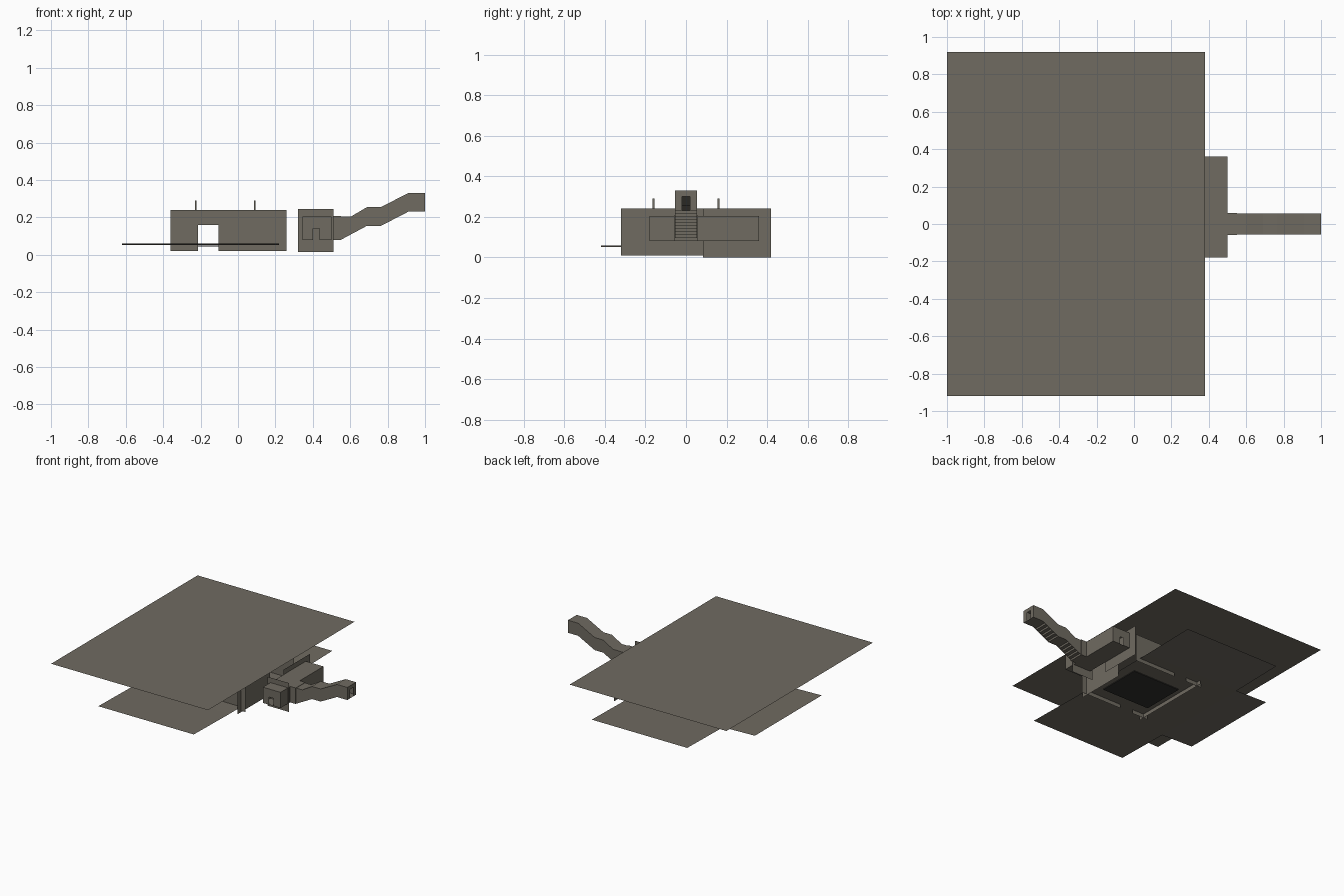
import bpy

if "Cube" in bpy.data.objects:
    bpy.data.objects.remove(bpy.data.objects["Cube"])

def material(name, rgb):
    m = bpy.data.materials.new(name)
    m.diffuse_color = (*rgb, 1)
    m.use_nodes = True
    m.node_tree.nodes["Principled BSDF"].inputs["Base Color"].default_value = m.diffuse_color
    return m

STONE = material("warm_grey_stone", (0.162, 0.147, 0.120))
DARK = material("dark_floor", (0.03, 0.029, 0.026))

def mesh(name, quads, mat=STONE):
    """Object from a list of polygons, each a list of points."""
    verts, faces, index = [], [], {}
    for q in quads:
        f = []
        for p in q:
            k = tuple(round(c, 4) for c in p)
            if k not in index:
                index[k] = len(verts)
                verts.append(k)
            f.append(index[k])
        faces.append(f)
    me = bpy.data.meshes.new(name)
    me.from_pydata(verts, [], faces)
    me.materials.append(mat)
    ob = bpy.data.objects.new(name, me)
    bpy.context.collection.objects.link(ob)
    return ob

def flat(x0, x1, y0, y1, z):
    return [(x0, y0, z), (x1, y0, z), (x1, y1, z), (x0, y1, z)]

def upright(axis, at, a0, a1, z0, z1, door=None):
    """Thin wall facing x or y, with an optional doorway (a0, a1, sill, top)."""
    if door:
        d0, d1, s, t = door
        rects = [(a0, d0, z0, s), (a0, d0, s, t), (a0, d0, t, z1), (d0, d1, t, z1),
                 (d1, a1, z0, s), (d1, a1, s, t), (d1, a1, t, z1)]
        if s > z0:
            rects.append((d0, d1, z0, s))
        rects = [r for r in rects if r[1] > r[0] and r[3] > r[2]]
    else:
        rects = [(a0, a1, z0, z1)]
    quads = []
    for b0, b1, c0, c1 in rects:
        pts = [(b0, c0), (b1, c0), (b1, c1), (b0, c1)]
        quads.append([(at, p, q) if axis == 'x' else (p, at, q) for p, q in pts])
    return quads

def box(x0, x1, y0, y1, z0, z1):
    return [flat(x0, x1, y0, y1, z0)[::-1], flat(x0, x1, y0, y1, z1),
            upright('y', y0, x0, x1, z0, z1)[0], upright('y', y1, x0, x1, z0, z1)[0][::-1],
            upright('x', x0, y0, y1, z0, z1)[0][::-1], upright('x', x1, y0, y1, z0, z1)[0]]

# Large upper ground sheet
mesh("upper_ground", [flat(-1, 0.38, -0.92, 0.92, 0.314)])

# Cross-shaped lower ground: centre square and three slightly rising flaps
X0, X1, Y, ZI, ZO = -0.62, 0.22, 0.42, 0.051, 0.059
mesh("lower_ground", [
    flat(X0, X1, -Y, Y, ZI),
    [(X0, -0.87, ZO), (X1, -0.87, ZO), (X1, -Y, ZI), (X0, -Y, ZI)],
    [(X0, Y, ZI), (X1, Y, ZI), (X1, 0.87, ZO), (X0, 0.87, ZO)],
    [(-0.9, -Y, ZO), (X0, -Y, ZI), (X0, Y, ZI), (-0.9, Y, ZO)]])

# Dark floor plate of the hall
mesh("hall_floor", box(-0.28, 0.14, -0.18, 0.17, 0.044, 0.05), DARK)

# Hall walls, front and back pierced by facing doorways
gap = (-0.215, -0.105, 0.02, 0.16)
mesh("front_wall", upright('y', -0.275, -0.36, 0.26, 0.02, 0.24, gap))
mesh("back_wall", upright('y', 0.33, -0.36, 0.26, 0.02, 0.24, gap)).data.flip_normals()
mesh("left_wall", upright('x', -0.32, -0.32, 0.37, 0.02, 0.24)).data.flip_normals()
mesh("right_wall_front", upright('x', 0.22, -0.32, 0.085, 0.01, 0.24))
mesh("right_wall_back", upright('x', 0.34, 0.085, 0.42, 0.0, 0.24))
mesh("side_wall", upright('y', -0.085, 0.32, 0.51, 0.015, 0.245))

# Four thin posts
for i, x in enumerate((-0.225, 0.09)):
    for j, y in enumerate((-0.16, 0.16)):
        mesh(f"post_{i}{j}", box(x - .004, x + .004, y - .004, y + .004, 0.051, 0.29))

# Side chamber with a doorway at each end
cx0, cx1, cy0, cy1, cz0, cz1 = 0.345, 0.5, -0.18, 0.36, 0.08, 0.205
door = (0.40, 0.437, cz0, 0.14)
b = box(cx0, cx1, cy0, cy1, cz0, cz1)
ends = upright('y', cy0, cx0, cx1, cz0, cz1, door)
ends += [q[::-1] for q in upright('y', cy1, cx0, cx1, cz0, cz1, door)]
mesh("side_chamber", b[:2] + b[4:] + ends)

# Collar where the stair passage leaves the chamber
mesh("passage_collar", box(0.5, 0.55, -0.06, 0.06, 0.08, 0.207))

# Stair passage: paired floor and roof stations (x_floor, z_floor, x_roof, z_roof)
st = [(0.5, 0.08, 0.5, 0.205), (0.55, 0.08, 0.605, 0.205), (0.69, 0.155, 0.69, 0.255),
      (0.765, 0.155, 0.765, 0.255), (0.91, 0.23, 0.91, 0.33), (1.0, 0.23, 1.0, 0.33)]
W = 0.055
sides, roof, steps = [], [], []
for (a, za, c, zc), (a2, za2, c2, zc2) in zip(st, st[1:]):
    sides.append([(a, -W, za), (a2, -W, za2), (c2, -W, zc2), (c, -W, zc)])
    sides.append([(a, W, za), (c, W, zc), (c2, W, zc2), (a2, W, za2)])
    roof.append([(c, -W, zc), (c2, -W, zc2), (c2, W, zc2), (c, W, zc)])
    # treads and risers on the climbing stretches, one flat tread elsewhere
    n = 5 if za2 > za else 1
    dx, dz = (a2 - a) / n, (za2 - za) / n
    for k in range(n):
        x, z = a + k * dx, za + k * dz
        if dz > 0:
            steps.append([(x, W, z), (x, -W, z), (x, -W, z + dz), (x, W, z + dz)])
        steps.append(flat(x, x + dx, -W, W, z + dz))
mesh("passage_sides", sides)
mesh("passage_roof", roof)
mesh("passage_stairs", steps)
mesh("passage_end", upright('x', 1.0, -W, W, 0.23, 0.33, (-0.02, 0.02, 0.23, 0.30)))
